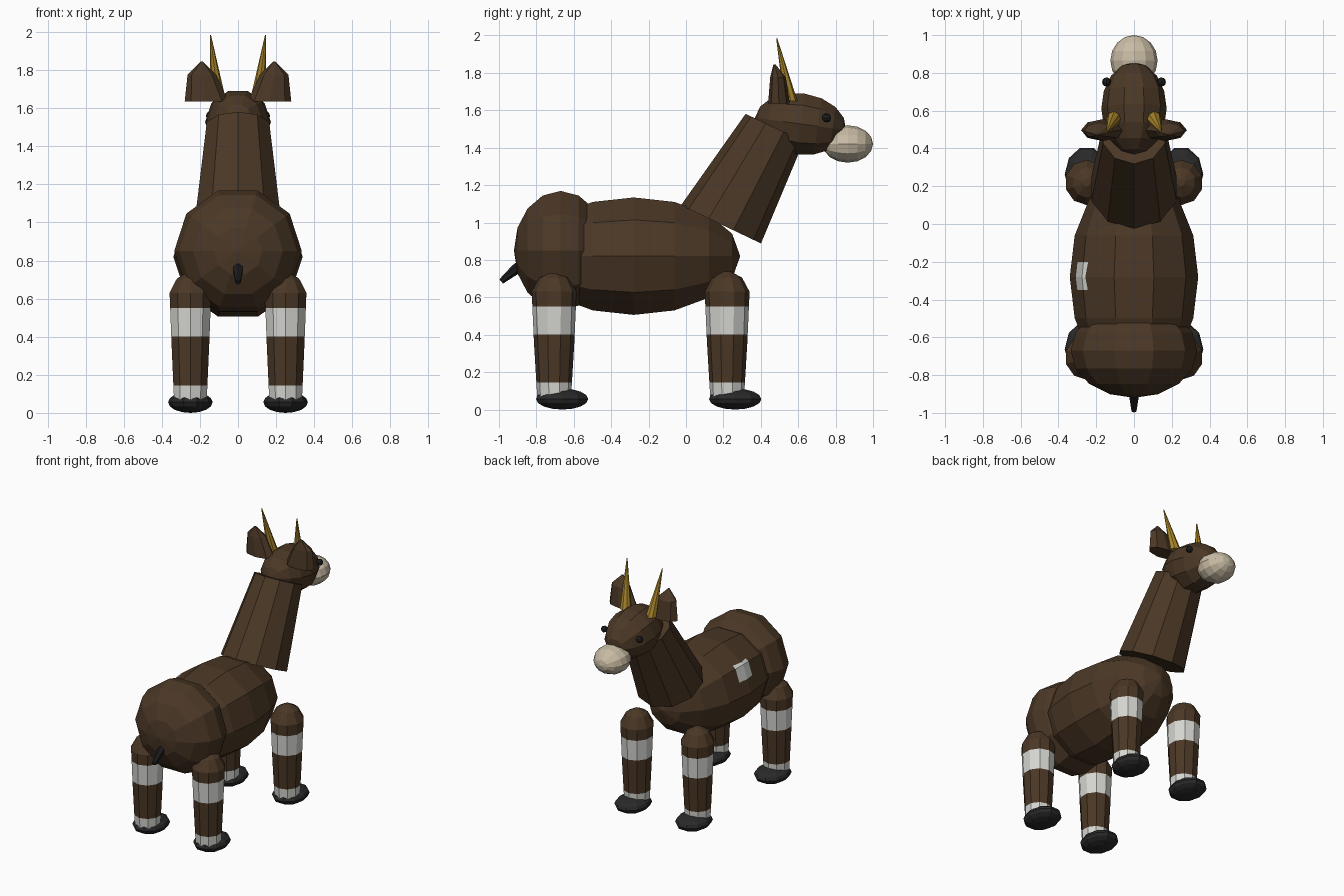
import bpy
import bmesh
from math import sin, cos, pi, radians
from mathutils import Matrix, Vector

cube = bpy.data.objects.get("Cube")
if cube:
    bpy.data.objects.remove(cube, do_unlink=True)


def material(name, r, g, b):
    m = bpy.data.materials.new(name)
    m.use_nodes = True
    m.diffuse_color = (r, g, b, 1)
    bsdf = m.node_tree.nodes["Principled BSDF"]
    bsdf.inputs["Base Color"].default_value = (r, g, b, 1)
    bsdf.inputs["Roughness"].default_value = 0.9
    return m


brown = material("brown hide", 0.07, 0.039, 0.019)
white = material("white marking", 0.66, 0.66, 0.63)
cream = material("cream muzzle", 0.58, 0.5, 0.37)
gold = material("golden horn", 0.42, 0.25, 0.025)
hoof_black = material("hoof black", 0.022, 0.022, 0.023)
tail_black = material("tail and eye black", 0.012, 0.011, 0.012)


def finish(name, bm, mats, rule=None):
    """Turn a bmesh into a flat shaded object, painting faces by rule."""
    bmesh.ops.recalc_face_normals(bm, faces=bm.faces[:])
    if rule:
        for f in bm.faces:
            f.material_index = int(rule(f.calc_center_median()))
    mesh = bpy.data.meshes.new(name)
    bm.to_mesh(mesh)
    bm.free()
    for m in mats:
        mesh.materials.append(m)
    obj = bpy.data.objects.new(name, mesh)
    bpy.context.collection.objects.link(obj)
    return obj


def cut(bm, co, normal):
    geom = bm.verts[:] + bm.edges[:] + bm.faces[:]
    bmesh.ops.bisect_plane(bm, geom=geom, plane_co=co, plane_no=normal)


def ball(center, radii, sides=10, rings=8, lengthwise=True, pitch=0):
    """Faceted ellipsoid, with its poles along y when lengthwise."""
    bm = bmesh.new()
    bmesh.ops.create_uvsphere(bm, u_segments=sides, v_segments=rings, radius=1)
    turn = Matrix.Rotation(pi / 2, 4, 'Z')
    if lengthwise:
        turn = Matrix.Rotation(pi / 2, 4, 'X') @ turn
    bm.transform(Matrix.Translation(center)
                 @ Matrix.Rotation(radians(pitch), 4, 'X')
                 @ Matrix.Diagonal((*radii, 1)) @ turn)
    return bm


def loft(rings, sides, tilt=0):
    """Closed tube through rings of (center, x radius, y radius)."""
    bm = bmesh.new()
    side = Vector((0, cos(radians(tilt)), sin(radians(tilt))))
    loops = []
    for center, rx, ry in rings:
        loop = []
        for i in range(sides):
            a = 2 * pi * i / sides + pi / 2
            offset = Vector((rx * cos(a), 0, 0)) + side * ry * sin(a)
            loop.append(bm.verts.new(Vector(center) + offset))
        loops.append(loop)
    for low, high in zip(loops, loops[1:]):
        for i in range(sides):
            j = (i + 1) % sides
            bm.faces.new((low[i], low[j], high[j], high[i]))
    bm.faces.new(loops[0][::-1])
    bm.faces.new(loops[-1])
    return bm


# Body with a pale patch on one flank
body = ball((0, -0.28, 0.82), (0.34, 0.57, 0.33))
for y in (-0.35, -0.2):
    cut(body, (0, y, 0), (0, 1, 0))
for z in (0.915, 1.026):
    cut(body, (0, 0, z), (0, 0, 1))
finish("body", body, [brown, white],
       lambda c: c.x < 0 and -0.35 < c.y < -0.2 and 0.915 < c.z < 1.026)

# Rump, neck, head and muzzle
finish("rump", ball((0, -0.67, 0.85), (0.335, 0.25, 0.335)), [brown])
finish("neck", loft([((0, 0.187, 0.99), 0.237, 0.237),
                     ((0, 0.474, 1.507), 0.172, 0.172)], 10, tilt=-25.5), [brown])
finish("head", ball((0, 0.612, 1.527), (0.173, 0.245, 0.172), pitch=-8), [brown])
finish("muzzle", ball((0, 0.865, 1.42), (0.125, 0.135, 0.1), 12), [cream])

# Tail
finish("tail", loft([((0, -0.84, 0.80), 0.03, 0.03),
                     ((0, -0.91, 0.75), 0.028, 0.028),
                     ((0, -0.988, 0.685), 0.015, 0.015)], 6, tilt=-50), [tail_black])

# Paired head parts
for label, s in (("left", -1), ("right", 1)):
    finish(label + "_eye", ball((s * 0.145, 0.752, 1.56), (0.024,) * 3, 8, 6),
           [tail_black])
    finish(label + "_ear", loft([((s * 0.165, 0.497, 1.635), 0.115, 0.058),
                                 ((s * 0.19, 0.492, 1.775), 0.075, 0.042),
                                 ((s * 0.19, 0.473, 1.845), 0.006, 0.006)], 8), [brown])
    finish(label + "_horn", loft([((s * 0.105, 0.56, 1.65), 0.04, 0.036),
                                  ((s * 0.145, 0.485, 1.985), 0.003, 0.003)], 8), [gold])

# Legs with white bands, and hooves
BANDS = ((0.0, 0.145), (0.4, 0.55))
for end, y in (("front", 0.22), ("hind", -0.705)):
    for label, s in (("left", -1), ("right", 1)):
        x = s * 0.25
        leg = loft([((x, y, 0.06), 0.09, 0.09),
                    ((x, y, 0.36), 0.104, 0.108),
                    ((x, y, 0.63), 0.115, 0.12),
                    ((x, y, 0.705), 0.075, 0.08),
                    ((x, y, 0.738), 0.02, 0.02)], 10)
        for z in (0.145, 0.4, 0.55):
            cut(leg, (0, 0, z), (0, 0, 1))
        finish(f"{end}_{label}_leg", leg, [brown, white],
               lambda c: any(a < c.z < b for a, b in BANDS))
        finish(f"{end}_{label}_hoof",
               ball((x, y + 0.043, 0.056), (0.117, 0.147, 0.056), lengthwise=False),
               [hoof_black])
